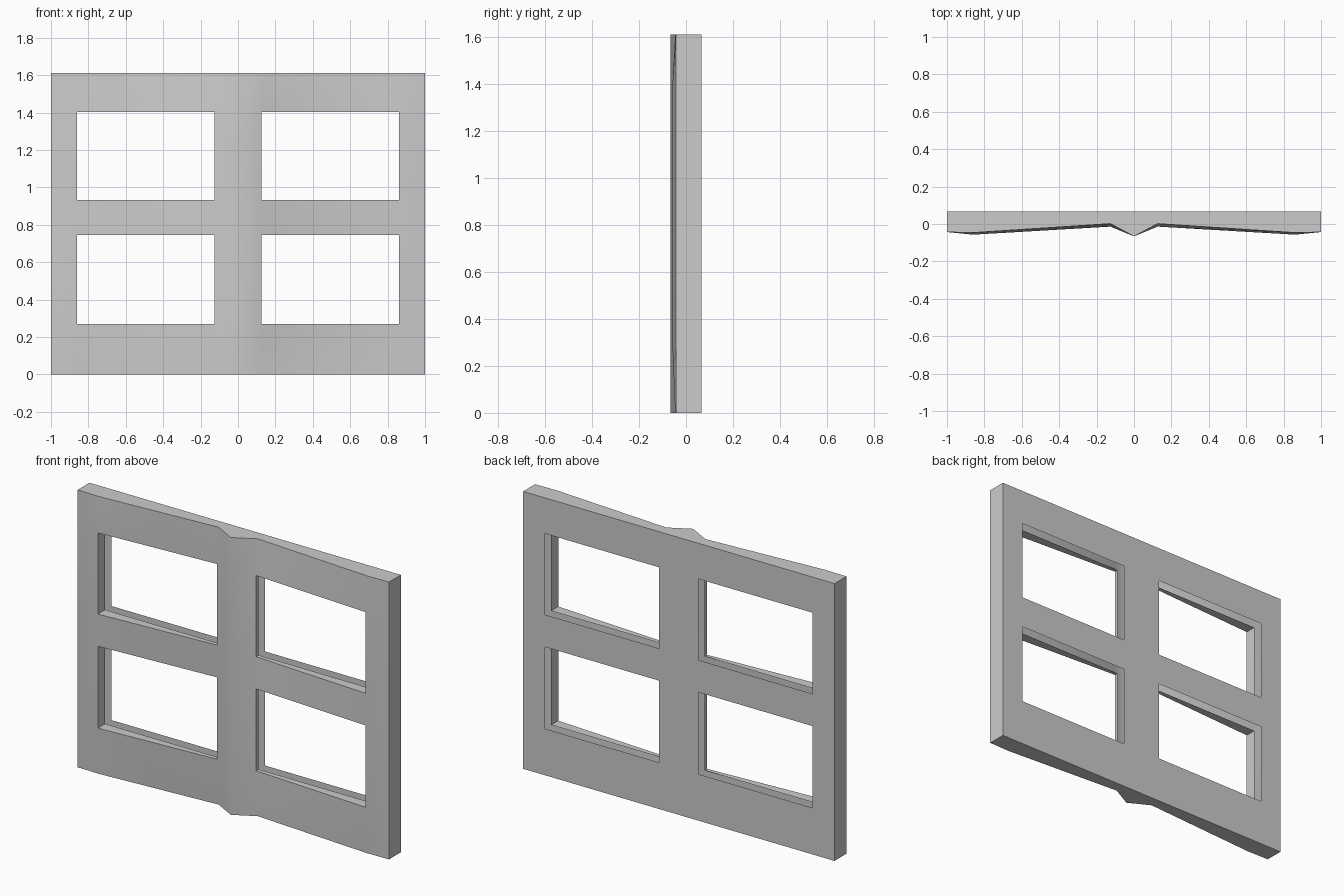
import bpy, bmesh, math

if "Cube" in bpy.data.objects:
    bpy.data.objects.remove(bpy.data.objects["Cube"])

XS = [-1, -0.86, -0.126, 0, 0.126, 0.86, 1]
ZS = [0, 0.27, 0.745, 0.932, 1.403, 1.61]
BACK, REVEAL = 0.066, 0.008          # back sheet and rear end of the opening walls
EDGE = {1: -0.043, 0.86: -0.046, 0.126: 0.002, 0: -0.066}     # front depth at top and bottom
INNER = {1: -0.043, 0.86: -0.057, 0.126: -0.014, 0: -0.066}   # front depth between


def front_depth(x, z):
    return (EDGE if z in (ZS[0], ZS[-1]) else INNER)[abs(x)]


def sheet(bm, depth, flip=False):
    """Grid of panels with the four window cells left open."""
    v = [[bm.verts.new((x, depth(x, z), z)) for z in ZS] for x in XS]
    for i in range(len(XS) - 1):
        for j in range(len(ZS) - 1):
            if i in (1, 4) and j in (1, 3):
                continue
            loop = [v[i][j], v[i + 1][j], v[i + 1][j + 1], v[i][j + 1]]
            bm.faces.new(loop[::-1] if flip else loop)


def on_rim(e):
    m = (e.verts[0].co + e.verts[1].co) / 2
    return abs(m.x) > 0.999 or m.z < 0.001 or m.z > ZS[-1] - 0.001


def extrude_to(bm, edges, y):
    geom = bmesh.ops.extrude_edge_only(bm, edges=edges)["geom"]
    for g in geom:
        if isinstance(g, bmesh.types.BMVert):
            g.co.y = y


bm = bmesh.new()
# Sculpted front sheet
sheet(bm, front_depth)
border = [e for e in bm.edges if e.is_boundary]
rim = [e for e in border if on_rim(e)]
holes = [e for e in border if not on_rim(e)]
# Outer sides, and shallow walls inside each opening
extrude_to(bm, rim, BACK)
extrude_to(bm, holes, REVEAL)
# Flat back sheet, joined to the outer sides
sheet(bm, lambda x, z: BACK, flip=True)
bmesh.ops.remove_doubles(bm, verts=bm.verts[:], dist=0.0005)
bmesh.ops.recalc_face_normals(bm, faces=bm.faces[:])

mesh = bpy.data.meshes.new("window_frame")
bm.to_mesh(mesh)
bm.free()
frame = bpy.data.objects.new("window_frame", mesh)
bpy.context.collection.objects.link(frame)
bpy.context.view_layer.objects.active = frame
frame.select_set(True)
bpy.ops.object.shade_smooth_by_angle(angle=math.radians(62))
